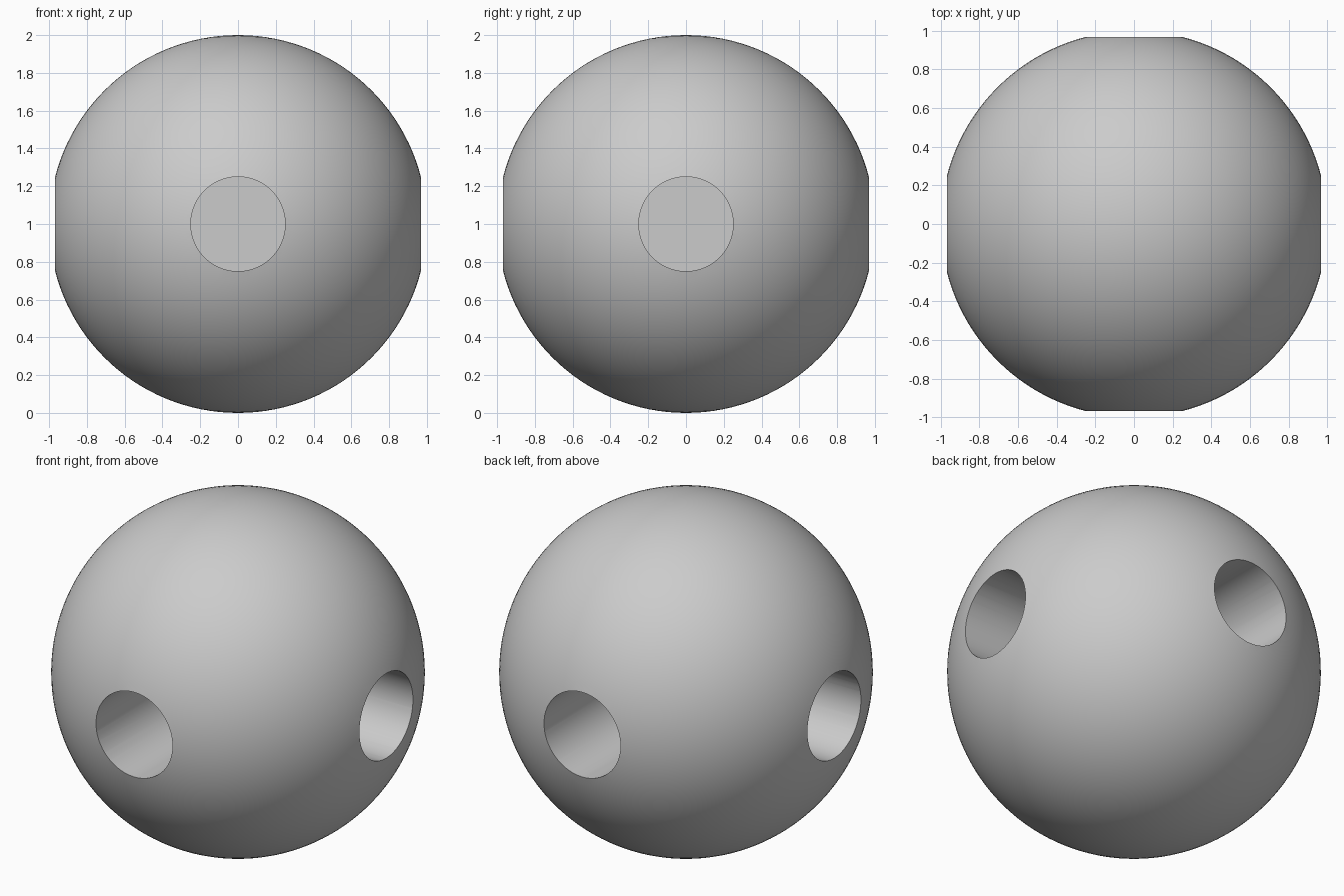
import bpy
import math
from mathutils import Vector

cube = bpy.data.objects.get("Cube")
if cube:
    bpy.data.objects.remove(cube, do_unlink=True)

RADIUS = 1.0
HOLE_RADIUS = 0.25
FLOOR = 0.4      # distance of each socket floor from the ball centre
OUTER = 1.2      # cutters reach past the surface
CENTRE = Vector((0, 0, RADIUS))

grey = bpy.data.materials.new("plain grey")
grey.use_nodes = True
colour = (0.6, 0.6, 0.6, 1)
grey.diffuse_color = colour
grey.node_tree.nodes["Principled BSDF"].inputs["Base Color"].default_value = colour

# Ball
bpy.ops.mesh.primitive_uv_sphere_add(segments=128, ring_count=64, radius=RADIUS, location=CENTRE)
ball = bpy.context.object
ball.name = "ball"
ball.data.materials.append(grey)

# Four blind round sockets around the equator
for i in range(4):
    angle = i * math.pi / 2
    direction = Vector((math.cos(angle), math.sin(angle), 0))
    bpy.ops.mesh.primitive_cylinder_add(
        vertices=64, radius=HOLE_RADIUS, depth=OUTER - FLOOR,
        location=CENTRE + direction * (OUTER + FLOOR) / 2,
        rotation=(0, math.pi / 2, angle))
    cutter = bpy.context.object
    cutter.name = "socket_cutter"
    cutter.hide_render = True
    cutter.data.materials.append(grey)

    bpy.context.view_layer.objects.active = ball
    cut = ball.modifiers.new("socket", "BOOLEAN")
    cut.operation = "DIFFERENCE"
    cut.solver = "EXACT"
    cut.object = cutter
    bpy.ops.object.modifier_apply(modifier=cut.name)
    bpy.data.objects.remove(cutter, do_unlink=True)

# Smooth surfaces with crisp socket rims
bpy.ops.object.select_all(action="DESELECT")
ball.select_set(True)
bpy.context.view_layer.objects.active = ball
bpy.ops.object.shade_smooth_by_angle(angle=math.radians(30))
